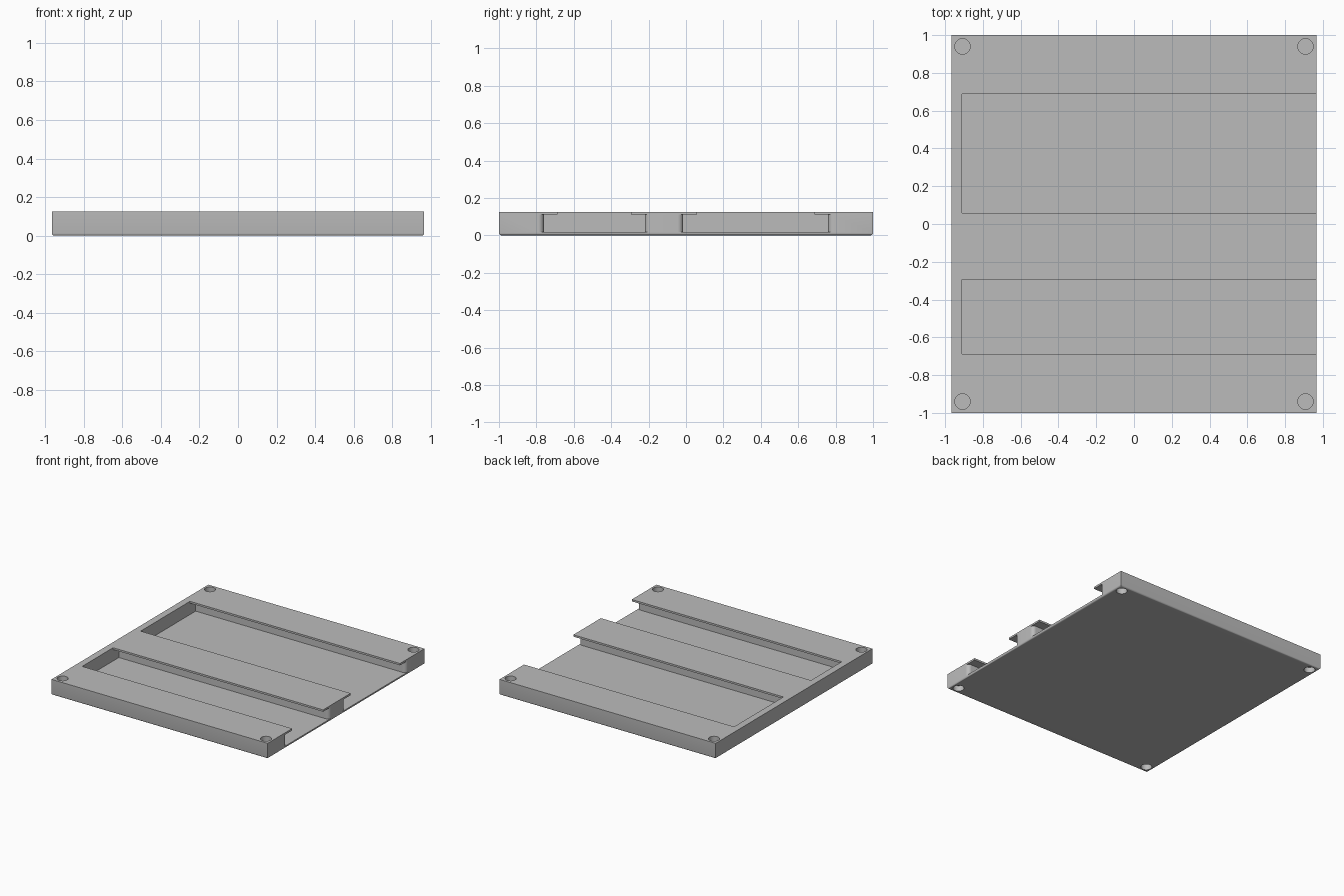
import bpy, bmesh
from math import sin, cos, pi, radians

default = bpy.data.objects.get("Cube")
if default:
    bpy.data.objects.remove(default, do_unlink=True)

HX, HY, TOP = 0.965, 1.0, 0.125      # half width, half depth, height
FLOOR, LIP_Z = 0.018, 0.11           # pocket floor, underside of the lips
END_X = -0.91                        # closed end of the pockets
ROUND = 0.03                         # rounded wall ends at the open side

grey = bpy.data.materials.new("plain_grey")
grey.use_nodes = True
grey.diffuse_color = (0.5, 0.5, 0.5, 1)
grey.node_tree.nodes["Principled BSDF"].inputs["Base Color"].default_value = grey.diffuse_color


def prism(name, outline, z0, z1):
    """Extrude a closed xy outline from z0 to z1."""
    bm = bmesh.new()
    base = bm.faces.new([bm.verts.new((x, y, z0)) for x, y in outline])
    new = bmesh.ops.extrude_face_region(bm, geom=[base])["geom"]
    verts = [v for v in new if isinstance(v, bmesh.types.BMVert)]
    bmesh.ops.translate(bm, verts=verts, vec=(0, 0, z1 - z0))
    bmesh.ops.recalc_face_normals(bm, faces=bm.faces)
    mesh = bpy.data.meshes.new(name)
    bm.to_mesh(mesh)
    bm.free()
    mesh.materials.append(grey)
    obj = bpy.data.objects.new(name, mesh)
    bpy.context.collection.objects.link(obj)
    return obj


def rect(x0, x1, y0, y1):
    return [(x0, y0), (x1, y0), (x1, y1), (x0, y1)]


def circle(x, y, r, n=32):
    return [(x + r * cos(2 * pi * i / n), y + r * sin(2 * pi * i / n)) for i in range(n)]


def flared_side(y, out):
    """One pocket wall, rounding outwards at the open end."""
    arc = [i * pi / 16 for i in range(9)]
    pts = [(END_X, y)]
    pts += [(HX - ROUND + ROUND * sin(a), y + out * ROUND * (1 - cos(a))) for a in arc]
    return pts + [(HX + 0.1, y + out * ROUND)]


# Tray body with a softened bottom rim
tray = prism("tray", rect(-HX, HX, -HY, HY), 0, TOP)
bm = bmesh.new()
bm.from_mesh(tray.data)
rim = [e for e in bm.edges if all(v.co.z < 0.001 for v in e.verts)]
bmesh.ops.bevel(bm, geom=rim, offset=0.012, segments=4, profile=0.5, affect='EDGES')
bm.to_mesh(tray.data)
bm.free()

# Pockets: wide under the lips, narrower opening above
cutters = []
for y0, y1 in ((-0.76, -0.22), (-0.015, 0.76)):
    outline = flared_side(y0, -1) + flared_side(y1, 1)[::-1]
    cutters.append(prism("pocket_cutter", outline, FLOOR, LIP_Z))
    cutters.append(prism("opening_cutter",
                         rect(END_X, HX + 0.1, y0 + 0.073, y1 - 0.073), 0.08, TOP + 0.1))

# Blind round sockets in each corner, above and below
for sx in (-1, 1):
    for sy in (-1, 1):
        ring = circle(sx * 0.908, sy * 0.94, 0.041)
        cutters.append(prism("top_socket_cutter", ring, TOP - 0.045, TOP + 0.1))
        cutters.append(prism("bottom_socket_cutter", ring, -0.1, 0.045))

bpy.ops.object.select_all(action='DESELECT')
bpy.context.view_layer.objects.active = tray
tray.select_set(True)
for cutter in cutters:
    cutter.hide_render = True
    mod = tray.modifiers.new("cut", 'BOOLEAN')
    mod.operation = 'DIFFERENCE'
    mod.solver = 'EXACT'
    mod.object = cutter
    bpy.ops.object.modifier_apply(modifier=mod.name)
    bpy.data.objects.remove(cutter, do_unlink=True)

bpy.ops.object.shade_smooth_by_angle(angle=radians(30))
